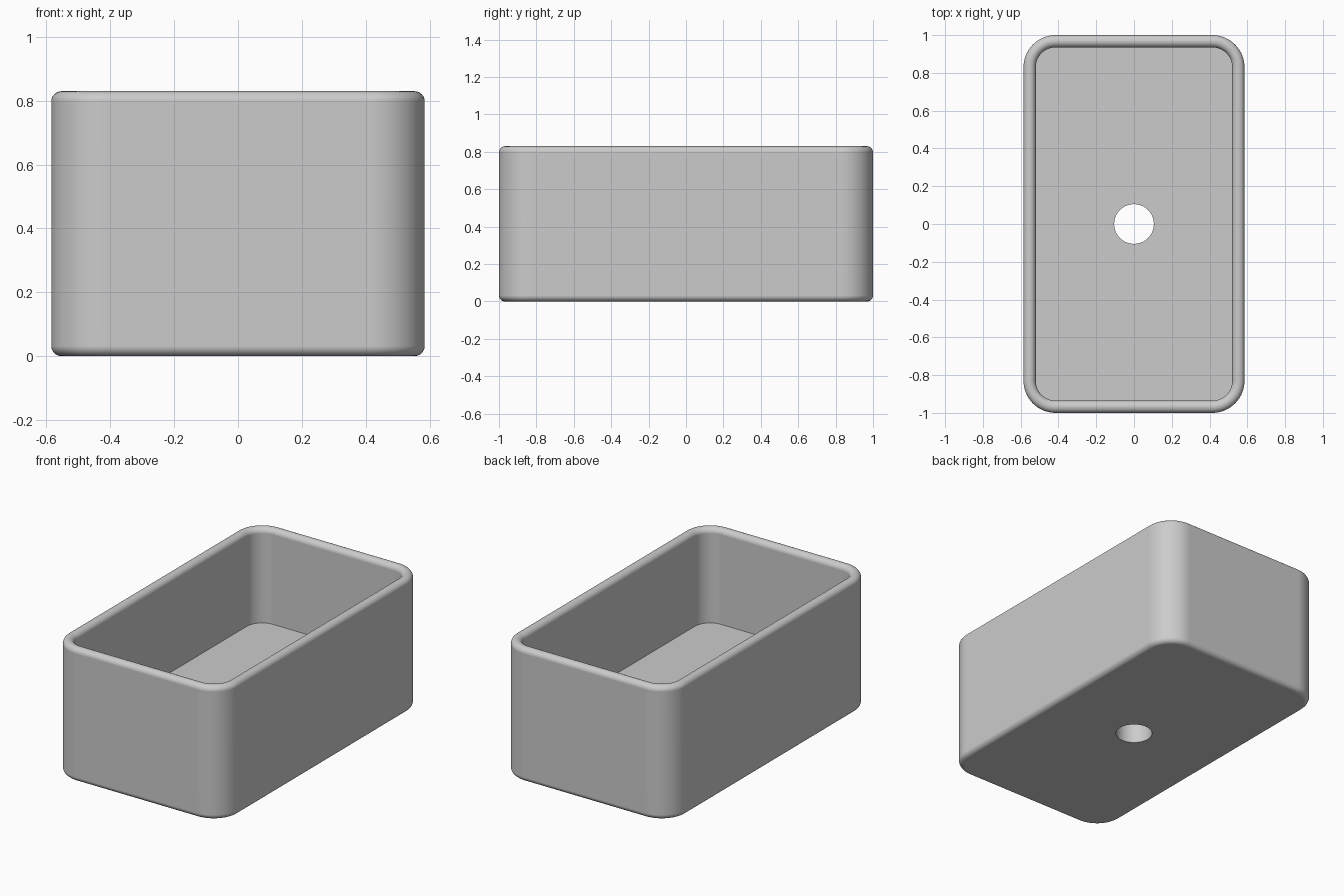
import bpy, bmesh, math

if "Cube" in bpy.data.objects:
    bpy.data.objects.remove(bpy.data.objects["Cube"], do_unlink=True)

HALF_X, HALF_Y, HEIGHT = 0.585, 1.0, 0.83
CORNER, WALL, FILLET = 0.17, 0.065, 0.032
FLOOR_Z, HOLE_R = 0.242, 0.105
ARC = 16      # segments per rounded corner
ROUND = 8     # segments per edge fillet

grey = bpy.data.materials.new("light_grey")
grey.use_nodes = True
grey.diffuse_color = (0.6, 0.6, 0.6, 1)
grey.node_tree.nodes["Principled BSDF"].inputs["Base Color"].default_value = (0.6, 0.6, 0.6, 1)

bm = bmesh.new()


def close(verts):
    """Join verts into a closed ring of edges."""
    for a, b in zip(verts, verts[1:] + verts[:1]):
        bm.edges.new((a, b))
    return verts


def rounded_ring(inset, z):
    r = CORNER - inset
    cx, cy = HALF_X - CORNER, HALF_Y - CORNER
    verts = []
    for quarter, (sx, sy) in enumerate([(1, 1), (-1, 1), (-1, -1), (1, -1)]):
        for i in range(ARC + 1):
            a = math.pi / 2 * (quarter + i / ARC)
            verts.append(bm.verts.new((sx * cx + r * math.cos(a), sy * cy + r * math.sin(a), z)))
    return close(verts)


def hole_ring(z, n=64):
    return close([bm.verts.new((HOLE_R * math.cos(math.tau * i / n),
                                HOLE_R * math.sin(math.tau * i / n), z)) for i in range(n)])


def skin(lower, upper):
    n = len(lower)
    for i in range(n):
        j = (i + 1) % n
        bm.faces.new((lower[i], lower[j], upper[j], upper[i]))


def ring_edges(verts):
    return [bm.edges.get((a, b)) for a, b in zip(verts, verts[1:] + verts[:1])]


def fillet(inset, z, start):
    """Quarter round about a centre, from the start angle, as (inset, z) points."""
    return [(inset - FILLET * math.cos(a), z + FILLET * math.sin(a))
            for a in (start + math.pi / 2 * i / ROUND for i in range(ROUND + 1))]


# Wall section: bottom edge, outer rim, inner rim, down to the floor
section = (fillet(FILLET, FILLET, -math.pi / 2)
           + fillet(FILLET, HEIGHT - FILLET, 0)
           + fillet(WALL - FILLET, HEIGHT - FILLET, math.pi / 2)
           + [(WALL, FLOOR_Z)])
rings = [rounded_ring(inset, z) for inset, z in section]
for lower, upper in zip(rings, rings[1:]):
    skin(lower, upper)

# Drain hole, with the underside and floor filled around it
hole_low, hole_high = hole_ring(0), hole_ring(FLOOR_Z)
skin(hole_low, hole_high)
for outer, hole in ((rings[0], hole_low), (rings[-1], hole_high)):
    bmesh.ops.triangle_fill(bm, use_beauty=True, edges=ring_edges(outer) + ring_edges(hole))

bmesh.ops.recalc_face_normals(bm, faces=bm.faces)
mesh = bpy.data.meshes.new("planter_box")
bm.to_mesh(mesh)
bm.free()
mesh.materials.append(grey)

box = bpy.data.objects.new("planter_box", mesh)
bpy.context.collection.objects.link(box)
bpy.ops.object.select_all(action='DESELECT')
box.select_set(True)
bpy.context.view_layer.objects.active = box
bpy.ops.object.shade_smooth_by_angle(angle=math.radians(35))
weighted = box.modifiers.new("even_shading", 'WEIGHTED_NORMAL')
weighted.keep_sharp = True
